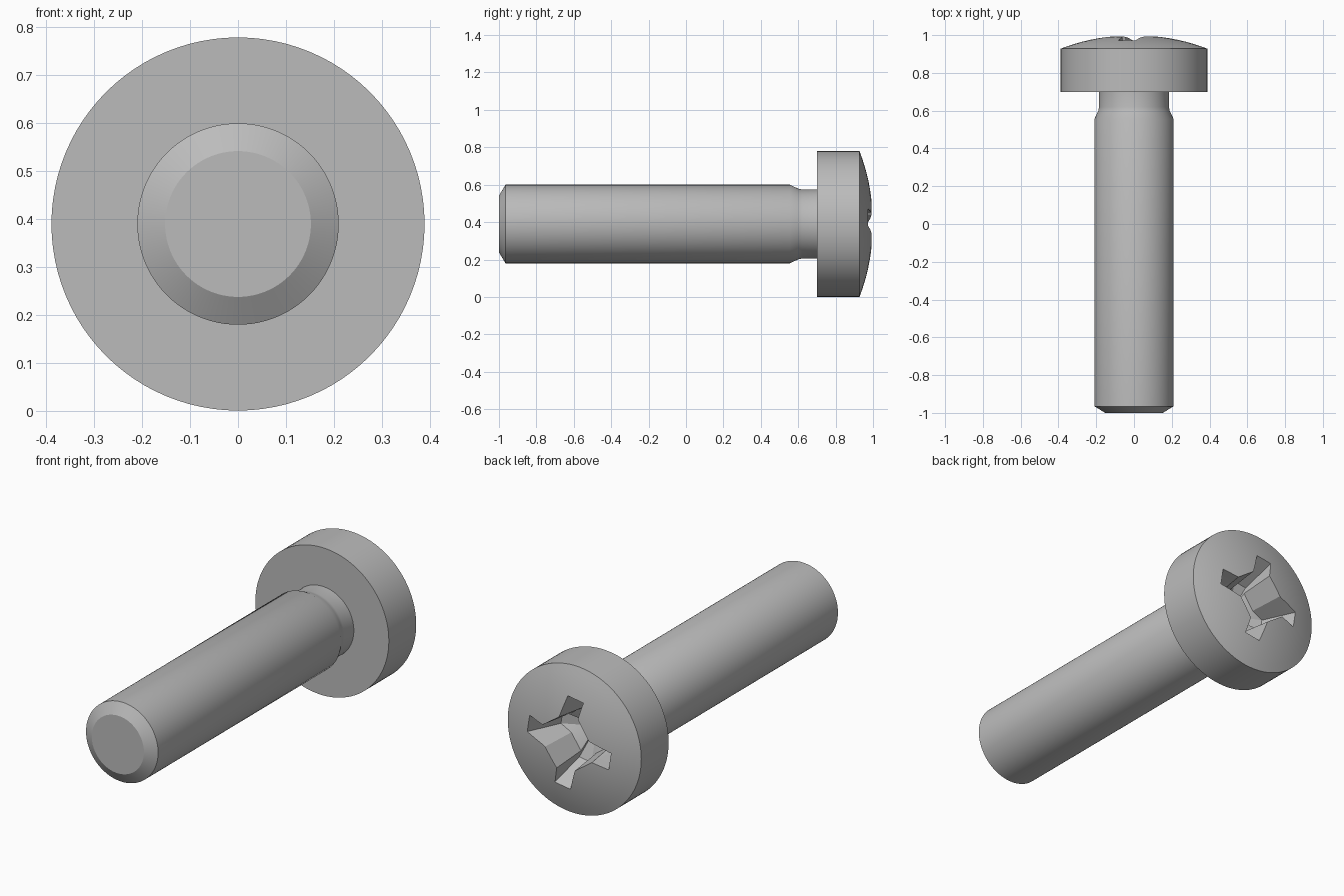
import bpy, bmesh, math
from mathutils import Matrix

if "Cube" in bpy.data.objects:
    bpy.data.objects.remove(bpy.data.objects["Cube"])

CZ = 0.39          # height of the screw axis
SEG = 96

steel = bpy.data.materials.new("steel_grey")
steel.diffuse_color = (0.5, 0.5, 0.5, 1)
steel.use_nodes = True
steel.node_tree.nodes["Principled BSDF"].inputs["Base Color"].default_value = steel.diffuse_color


def make_object(name, bm):
    bmesh.ops.remove_doubles(bm, verts=bm.verts, dist=1e-5)
    bmesh.ops.recalc_face_normals(bm, faces=bm.faces)
    mesh = bpy.data.meshes.new(name)
    bm.to_mesh(mesh)
    bm.free()
    mesh.materials.append(steel)
    obj = bpy.data.objects.new(name, mesh)
    bpy.context.collection.objects.link(obj)
    return obj


# Screw body: (y, radius) profile from tip to domed head
profile = [(-1, 0), (-1, 0.152), (-0.965, 0.21), (0.555, 0.21), (0.60, 0.189),
           (0.62, 0.185), (0.70, 0.185), (0.70, 0.389)]
rim_r, rim_y = 0.389, 0.928
sag = 1 - rim_y
dome_r = (rim_r ** 2 + sag ** 2) / (2 * sag)
for i in range(11):
    r = rim_r * (1 - i / 10)
    profile.append((1 - dome_r + math.sqrt(dome_r ** 2 - r ** 2), r))

bm = bmesh.new()
verts = [bm.verts.new((r, y, CZ)) for y, r in profile]
edges = [bm.edges.new(p) for p in zip(verts, verts[1:])]
bmesh.ops.spin(bm, geom=verts + edges, cent=(0, 0, CZ), axis=(0, 1, 0),
               angle=2 * math.pi, steps=SEG)
screw = make_object("screw", bm)


# Cross recess cutter: tapered four-armed plug with a conical bottom
def cross_ring(bm, y, reach, half, corner):
    ring = []
    quarter = [(reach, -half), (reach, half),
               (0.152 * corner, 0.038 * corner), (0.068 * corner, 0.118 * corner)]
    for q in range(4):
        a = math.radians(9 + 90 * q)
        for u, v in quarter:
            ring.append(bm.verts.new((u * math.cos(a) - v * math.sin(a), y,
                                      CZ + u * math.sin(a) + v * math.cos(a))))
    return ring


bm = bmesh.new()
top = cross_ring(bm, 1.03, 0.265, 0.049, 1.03)
low = cross_ring(bm, 0.80, 0.165, 0.036, 0.85)
cap = bm.verts.new((0, 1.03, CZ))
point = bm.verts.new((0, 0.74, CZ))
for i in range(16):
    j = (i + 1) % 16
    bm.faces.new((top[i], top[j], low[j], low[i]))
    bm.faces.new((cap, top[j], top[i]))
    bm.faces.new((point, low[i], low[j]))
cutter = make_object("recess_cutter", bm)
cutter.hide_render = True

# Cut the recess and smooth the round surfaces
bpy.context.view_layer.objects.active = screw
screw.select_set(True)
cut = screw.modifiers.new("recess", 'BOOLEAN')
cut.operation = 'DIFFERENCE'
cut.solver = 'EXACT'
cut.object = cutter
bpy.ops.object.modifier_apply(modifier=cut.name)
bpy.data.objects.remove(cutter)
bpy.ops.object.shade_smooth_by_angle(angle=math.radians(30))
